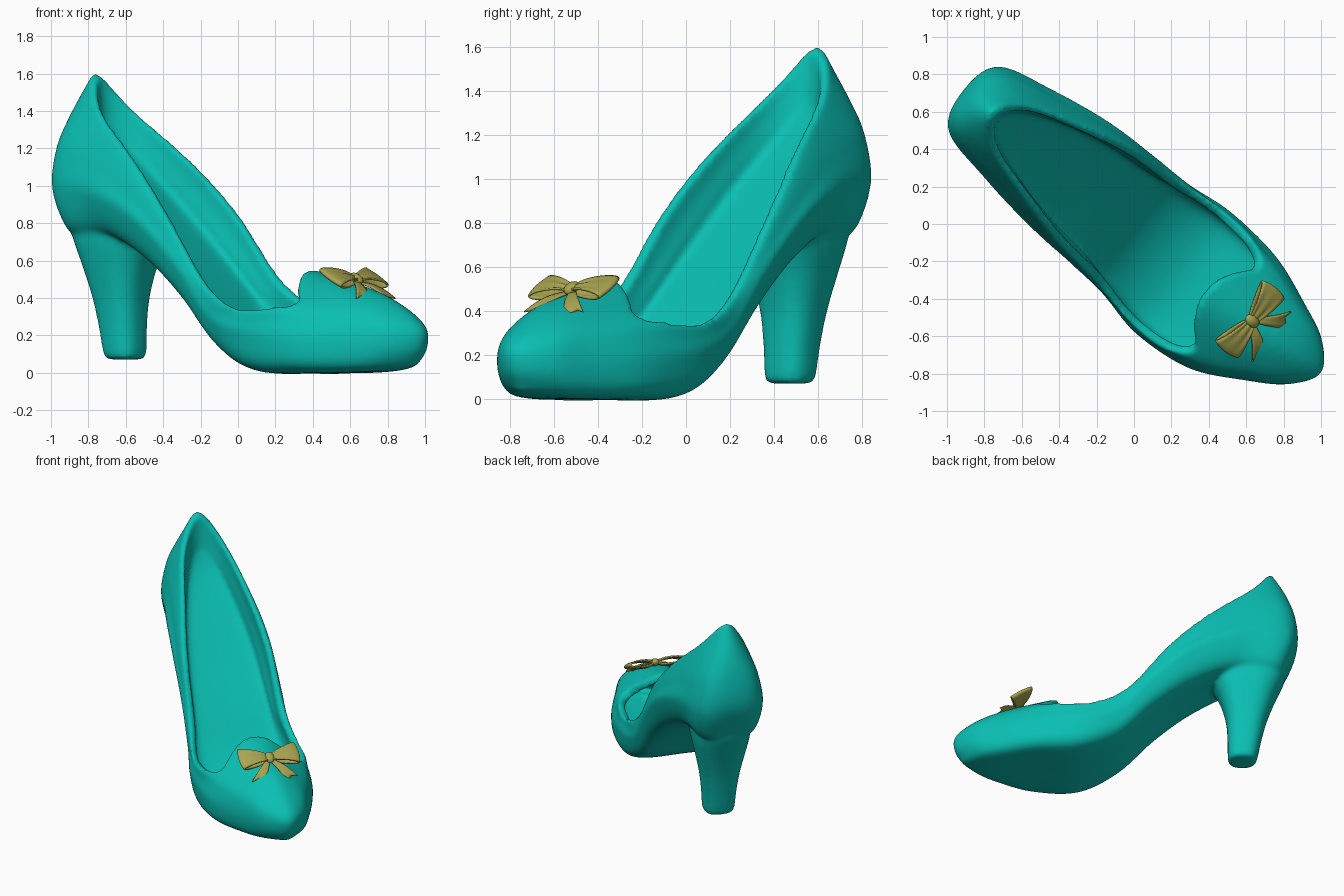
import bpy, bmesh, math
from mathutils import Vector, Matrix

cube = bpy.data.objects.get("Cube")
if cube:
    bpy.data.objects.remove(cube)

# The shoe is modelled along its own length, then turned on the ground
TURN = Matrix.Rotation(math.radians(-38), 4, 'Z')


def material(name, color):
    mat = bpy.data.materials.new(name)
    mat.use_nodes = True
    mat.diffuse_color = color
    mat.node_tree.nodes["Principled BSDF"].inputs["Base Color"].default_value = color
    return mat


teal = material("teal leather", (0.003, 0.52, 0.45, 1))
gold = material("gold ribbon", (0.40, 0.375, 0.08, 1))


def finish(name, bm, mat, matrix):
    bmesh.ops.remove_doubles(bm, verts=bm.verts, dist=0.0005)
    bmesh.ops.recalc_face_normals(bm, faces=bm.faces)
    bm.transform(matrix)
    mesh = bpy.data.meshes.new(name)
    bm.to_mesh(mesh)
    bm.free()
    mesh.materials.append(mat)
    for poly in mesh.polygons:
        poly.use_smooth = True
    obj = bpy.data.objects.new(name, mesh)
    bpy.context.scene.collection.objects.link(obj)
    return obj


def spline(points, steps, closed):
    """Smooth curve through all the points."""
    count = len(points)
    def at(i):
        return points[i % count] if closed else points[min(max(i, 0), count - 1)]
    out = []
    for i in range(count if closed else count - 1):
        a, b, c, d = at(i - 1), at(i), at(i + 1), at(i + 2)
        for j in range(steps):
            t = j / steps
            out.append(0.5 * (2 * b + (c - a) * t + (2 * a - 5 * b + 4 * c - d) * t ** 2
                              + (3 * b - a - 3 * c + d) * t ** 3))
    if not closed:
        out.append(points[-1])
    return out


def loft(bm, rings, closed=True, caps=False):
    rows = [[bm.verts.new(p) for p in ring] for ring in rings]
    n = len(rows[0])
    for low, high in zip(rows, rows[1:]):
        for i in range(n if closed else n - 1):
            j = (i + 1) % n
            bm.faces.new((low[i], low[j], high[j], high[i]))
    if caps:
        bm.faces.new(rows[0])
        bm.faces.new(rows[-1])


# Outline rings from toe to heel back: (along, half width, height)
sole_edge = [(1.22, 0, .055), (1.11, .13, .035), (.95, .22, .02), (.7, .32, .015),
             (.38, .34, .025), (.1, .29, .15), (-.15, .28, .4), (-.42, .26, .61),
             (-.72, .22, .75), (-1.01, .175, .76), (-1.07, 0, .78)]
widest = [(1.27, 0, .14), (1.17, .15, .14), (.98, .26, .14), (.7, .38, .16),
          (.36, .41, .2), (.08, .365, .3), (-.15, .36, .57), (-.45, .347, .82),
          (-.8, .293, .96), (-1.09, .215, .98), (-1.155, 0, 1.02)]
upper = [(1.25, 0, .26), (1.14, .145, .275), (.96, .24, .29), (.72, .345, .29),
         (.42, .4, .28), (.15, .375, .33), (-.05, .355, .55), (-.35, .34, .83),
         (-.68, .285, 1.06), (-1.06, .2, 1.2), (-1.14, 0, 1.23)]
instep = [(.99, 0, .425), (.94, .11, .41), (.84, .205, .385), (.72, .32, .34),
          (.5, .39, .32), (.24, .385, .345), (.02, .35, .51), (-.28, .333, .84),
          (-.58, .275, 1.1), (-.97, .17, 1.34), (-1.075, 0, 1.43)]
rim = [(.54, 0, .55), (.55, .09, .535), (.6, .19, .47), (.67, .29, .385),
       (.56, .37, .355), (.32, .39, .35), (.06, .345, .485), (-.23, .322, .84),
       (-.5, .26, 1.12), (-.85, .15, 1.42), (-.975, 0, 1.605)]


def change(ring, along=1, wide=1, rise=0, vamp_drop=0):
    return [(s * along, h * wide, z + rise - (vamp_drop if k < 4 else 0))
            for k, (s, h, z) in enumerate(ring)]


def bowl(top, bottom, f):
    """Ring part way down a rounded hollow."""
    return [(a[0] + (b[0] - a[0]) * f, a[1] + (b[1] - a[1]) * f * f, a[2] + (b[2] - a[2]) * f)
            for a, b in zip(top, bottom)]


def loop(ring):
    """Mirror a half outline into a closed loop about the curved centre line."""
    def point(p, side):
        centre = -0.05 * math.exp(-((p[0] - 0.6) / 0.6) ** 2)
        return Vector((p[0], centre + side * p[1], max(p[2], 0)))
    both = [point(p, 1) for p in ring] + [point(p, -1) for p in ring[-2:0:-1]]
    return spline(both, 6, True)


def surface(rings):
    columns = [spline(list(col), 5, False) for col in zip(*map(loop, rings))]
    return [list(row) for row in zip(*columns)]


outside = surface([change(sole_edge, 1, 0, -.015), sole_edge, widest, upper, instep, rim])

# Lining: hollow under the vamp, then a shallow ramp up to the heel tip
lip = change(rim, .955, .88, -.025, .02)
insole = change(sole_edge[:7], .93, .9, .06) + [(-.4, .22, .73), (-.63, .17, .98),
                                               (-.83, .09, 1.21), (-.91, 0, 1.36)]
inside = surface([lip,
                  change(instep, .955, .87, 0, .05)[:6] + bowl(lip, insole, .35)[6:],
                  change(widest, .95, .87)[:6] + bowl(lip, insole, .7)[6:],
                  insole, change(insole, 1, 0, -.015)])
shoe = bmesh.new()
loft(shoe, outside + inside)

# Heel: rounded rings (height, back, front, half width)
heel = [(.072, -.845, -.685, .085), (.1, -.87, -.665, .108), (.25, -.9, -.662, .12),
        (.4, -.935, -.652, .14), (.55, -.985, -.615, .17), (.66, -1.03, -.565, .192),
        (.73, -1.06, -.52, .2), (.79, -1.075, -.51, .2)]


def rounded(z, back, front, width, n=32):
    def soft(v):
        return math.copysign(abs(v) ** 0.75, v)
    ring = []
    for i in range(n):
        a = math.tau * i / n
        ring.append(Vector(((back + front) / 2 + (front - back) / 2 * soft(math.cos(a)),
                            width * soft(math.sin(a)), z)))
    return ring


columns = [spline(list(col), 4, False) for col in zip(*[rounded(*r) for r in heel])]
loft(shoe, [list(row) for row in zip(*columns)], caps=True)
shoe_obj = finish("shoe_body", shoe, teal, TURN)

# Fuse upper and heel into one softly blended skin
fuse = shoe_obj.modifiers.new("fuse", 'REMESH')
fuse.mode = 'VOXEL'
fuse.voxel_size = 0.014
fuse.use_smooth_shade = True
blend = shoe_obj.modifiers.new("blend", 'SMOOTH')
blend.factor = 0.5
blend.iterations = 10

# Bow frame: x across the foot, y towards the toe, z away from the leather
pitch = math.radians(30)
BOW = Matrix(((0, math.cos(pitch), math.sin(pitch), .80),
              (1, 0, 0, -.02),
              (0, -math.sin(pitch), math.cos(pitch), .475),
              (0, 0, 0, 1)))


def ribbon(name, rows, closed):
    bm = bmesh.new()
    loft(bm, rows, closed)
    obj = finish(name, bm, gold, TURN @ BOW)
    thick = obj.modifiers.new("thickness", 'SOLIDIFY')
    thick.thickness = 0.01
    thick.offset = 0
    return obj


for side, label in ((1, "left"), (-1, "right")):
    # Loop of ribbon, flaring away from the knot
    rows = []
    for j in range(9):
        v = j / 4 - 1
        row = []
        for i in range(28):
            a = math.tau * i / 28
            out = (1 - math.cos(a)) / 2
            flare = 0.028 + 0.057 * out
            pleat = 0.006 * math.cos(v * math.pi * 2) * (1 - out)
            row.append(Vector((side * (0.015 + 0.2 * out - 0.015 * v * v * out),
                               v * flare - 0.015 * out,
                               0.03 + 0.022 * math.sin(a) + pleat)))
        rows.append(row)
    ribbon(label + "_bow_loop", rows, True)

    # Tail with a notched end
    rows = []
    for i in range(9):
        t = i / 8
        row = []
        for v in (-1, -.5, 0, .5, 1):
            notch = 0.035 * (1 - abs(v)) * t ** 3
            row.append(Vector((side * (0.01 + 0.115 * t) + v * (0.016 + 0.028 * t),
                               0.01 + 0.18 * t - notch - side * v * 0.02 * t,
                               0.02 + 0.018 * math.sin(t * math.pi) - 0.012 * t)))
        rows.append(row)
    ribbon(label + "_bow_tail", rows, False)

# Knot
knot = bmesh.new()
bmesh.ops.create_uvsphere(knot, u_segments=20, v_segments=12, radius=1)
knot.transform(Matrix.Diagonal((.034, .045, .026, 1)))
knot.transform(Matrix.Translation((0, 0, .034)))
finish("bow_knot", knot, gold, TURN @ BOW)
